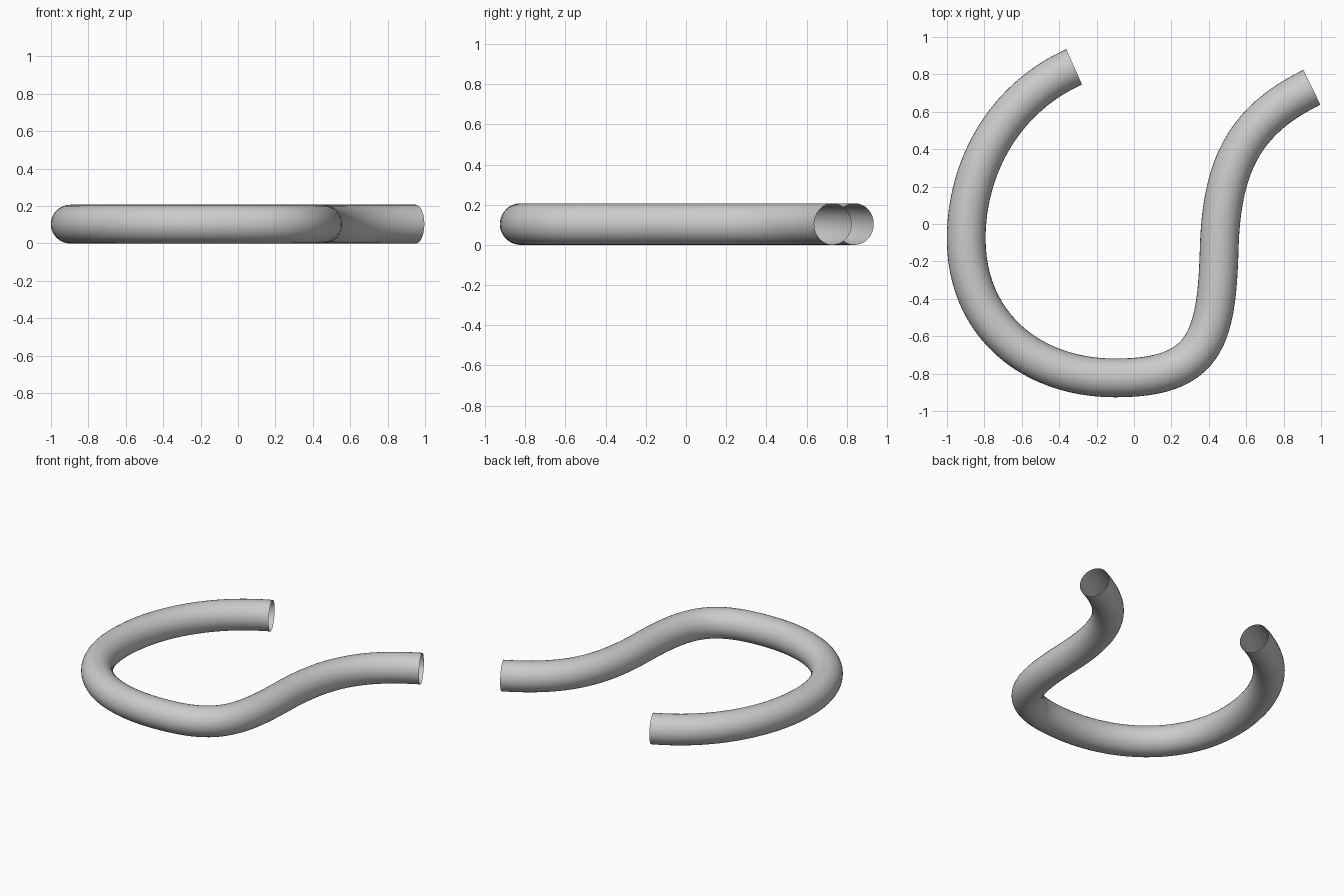
import bpy
from mathutils import Vector

if "Cube" in bpy.data.objects:
    bpy.data.objects.remove(bpy.data.objects["Cube"])

R = 0.1035  # tube radius

# Path knots: (point, left handle, right handle) in plan view
knots = [
    ((-0.32, 0.84), (-0.10, 0.94), (-0.68, 0.68)),
    ((-0.897, -0.08), (-0.897, 0.32), (-0.897, -0.53)),
    ((-0.10, -0.823), (-0.56, -0.823), (0.38, -0.823)),
    ((0.455, -0.15), (0.44, -0.62), (0.465, 0.30)),
    ((0.951, 0.731), (0.58, 0.55), (1.20, 0.85)),
]

# Bent tube, open at both ends
curve = bpy.data.curves.new("bent_tube", 'CURVE')
curve.dimensions = '3D'
curve.resolution_u = 24
curve.bevel_depth = R
curve.bevel_resolution = 14
curve.use_fill_caps = False
spline = curve.splines.new('BEZIER')
spline.bezier_points.add(len(knots) - 1)
for bp, (co, left, right) in zip(spline.bezier_points, knots):
    bp.handle_left_type = bp.handle_right_type = 'FREE'
    bp.co = Vector((*co, R))
    bp.handle_left = Vector((*left, R))
    bp.handle_right = Vector((*right, R))
spline.use_smooth = True

tube = bpy.data.objects.new("bent_tube", curve)
bpy.context.collection.objects.link(tube)

# Convert to a smooth-shaded mesh
bpy.context.view_layer.objects.active = tube
tube.select_set(True)
bpy.ops.object.convert(target='MESH')
bpy.ops.object.shade_smooth()
